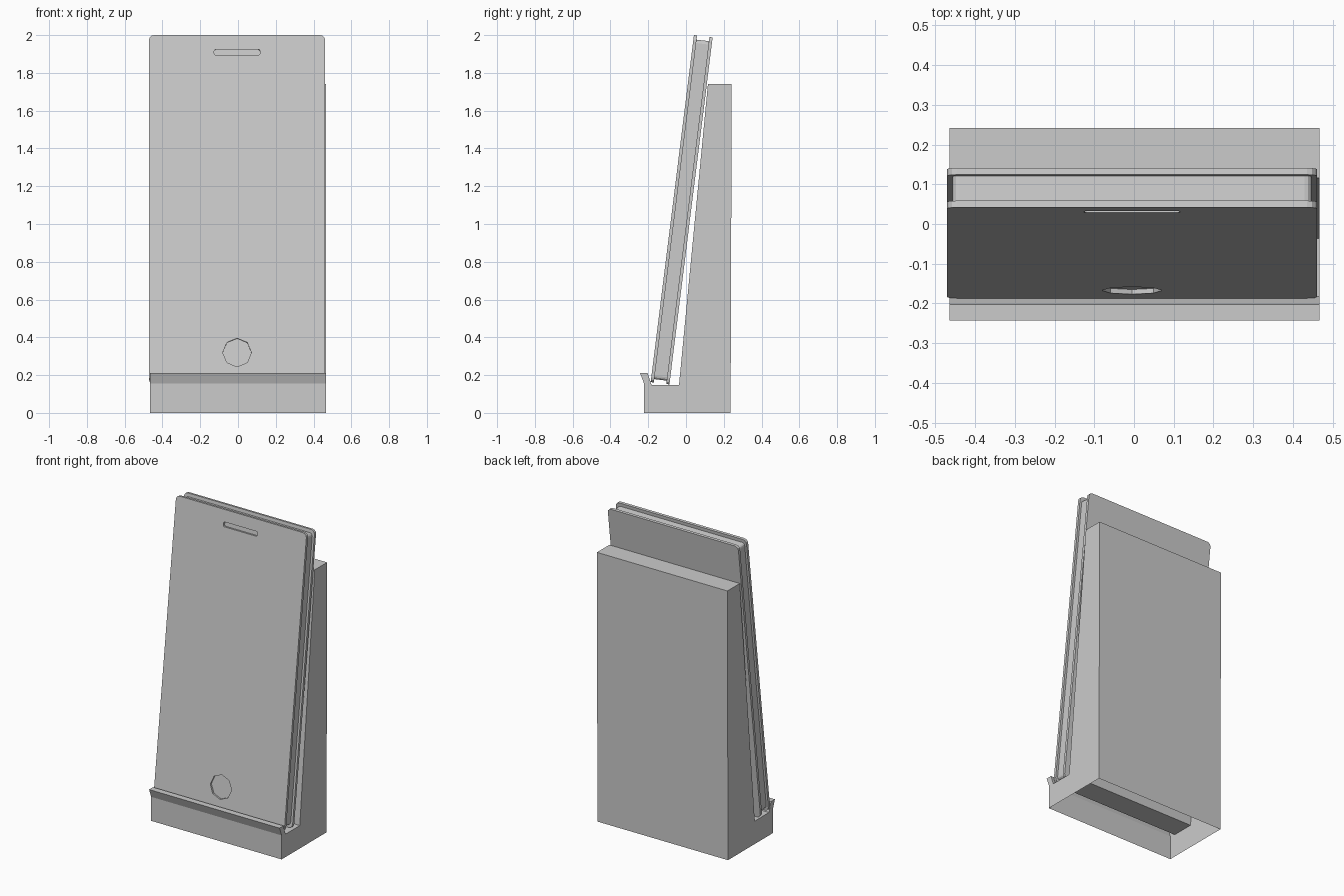
import bpy, bmesh
from math import sin, cos, pi, radians
from mathutils import Matrix, Vector

if "Cube" in bpy.data.objects:
    bpy.data.objects.remove(bpy.data.objects["Cube"])

# Phone frame: origin at the bottom front edge, leaning backwards
LEAN = Matrix.Translation((-0.005, -0.187, 0.163)) @ Matrix.Rotation(radians(-7.1), 4, 'X')
LENGTH = 1.851


def prism(name, points, depth, open_edge=None):
    """Extrude a 3D outline along a vector; optionally drop one side face."""
    bm = bmesh.new()
    a = [bm.verts.new(p) for p in points]
    b = [bm.verts.new(Vector(p) + Vector(depth)) for p in points]
    n = len(a)
    bm.faces.new(a)
    bm.faces.new(b[::-1])
    for i in range(n):
        if i != open_edge:
            j = (i + 1) % n
            bm.faces.new((a[i], b[i], b[j], a[j]))
    bmesh.ops.recalc_face_normals(bm, faces=bm.faces)
    mesh = bpy.data.meshes.new(name)
    bm.to_mesh(mesh)
    bm.free()
    obj = bpy.data.objects.new(name, mesh)
    bpy.context.collection.objects.link(obj)
    return obj


def slab(name, half_w, z0, z1, y0, y1, r, seg=3):
    """Rounded-corner plate in the phone frame."""
    pts = []
    corners = [(half_w - r, z1 - r), (-half_w + r, z1 - r),
               (-half_w + r, z0 + r), (half_w - r, z0 + r)]
    for k, (cx, cz) in enumerate(corners):
        for s in range(seg + 1):
            t = pi / 2 * (k + s / seg)
            pts.append((cx + r * cos(t), y0, cz + r * sin(t)))
    obj = prism(name, pts, (0, y1 - y0, 0))
    obj.data.transform(LEAN)
    return obj


def cut(target, cutter):
    mod = target.modifiers.new("cut", 'BOOLEAN')
    mod.operation = 'DIFFERENCE'
    mod.solver = 'EXACT'
    mod.object = cutter
    bpy.context.view_layer.objects.active = target
    bpy.ops.object.modifier_apply(modifier=mod.name)
    bpy.data.objects.remove(cutter)


# Stand: hollow shell, open underneath (edge 0 is the bottom)
profile = [(-0.222, 0), (0.236, 0), (0.242, 1.74), (0.116, 1.74), (-0.037, 0.148),
           (-0.182, 0.148), (-0.203, 0.21), (-0.243, 0.21), (-0.222, 0.155)]
prism("stand", [(-0.465, y, z) for y, z in profile], (0.932, 0, 0), open_edge=0)

# Phone: two plates around a slightly smaller core
front = slab("front_plate", 0.466, 0, LENGTH, 0, 0.017, 0.025)
slab("back_plate", 0.466, 0, LENGTH, 0.083, 0.1, 0.025)
slab("core", 0.452, 0.018, LENGTH - 0.022, 0.0165, 0.0835, 0.018)

# Button recess, eight sided
ring = [(0.076 * sin(i * pi / 4), -0.02, 0.158 + 0.076 * cos(i * pi / 4)) for i in range(8)]
button = prism("button_cutter", ring, (0, 0.032, 0))
button.data.transform(LEAN)
cut(front, button)

# Speaker slot recess
cut(front, slab("slot_cutter", 0.121, 1.745, 1.775, -0.02, 0.0145, 0.008, 2))
